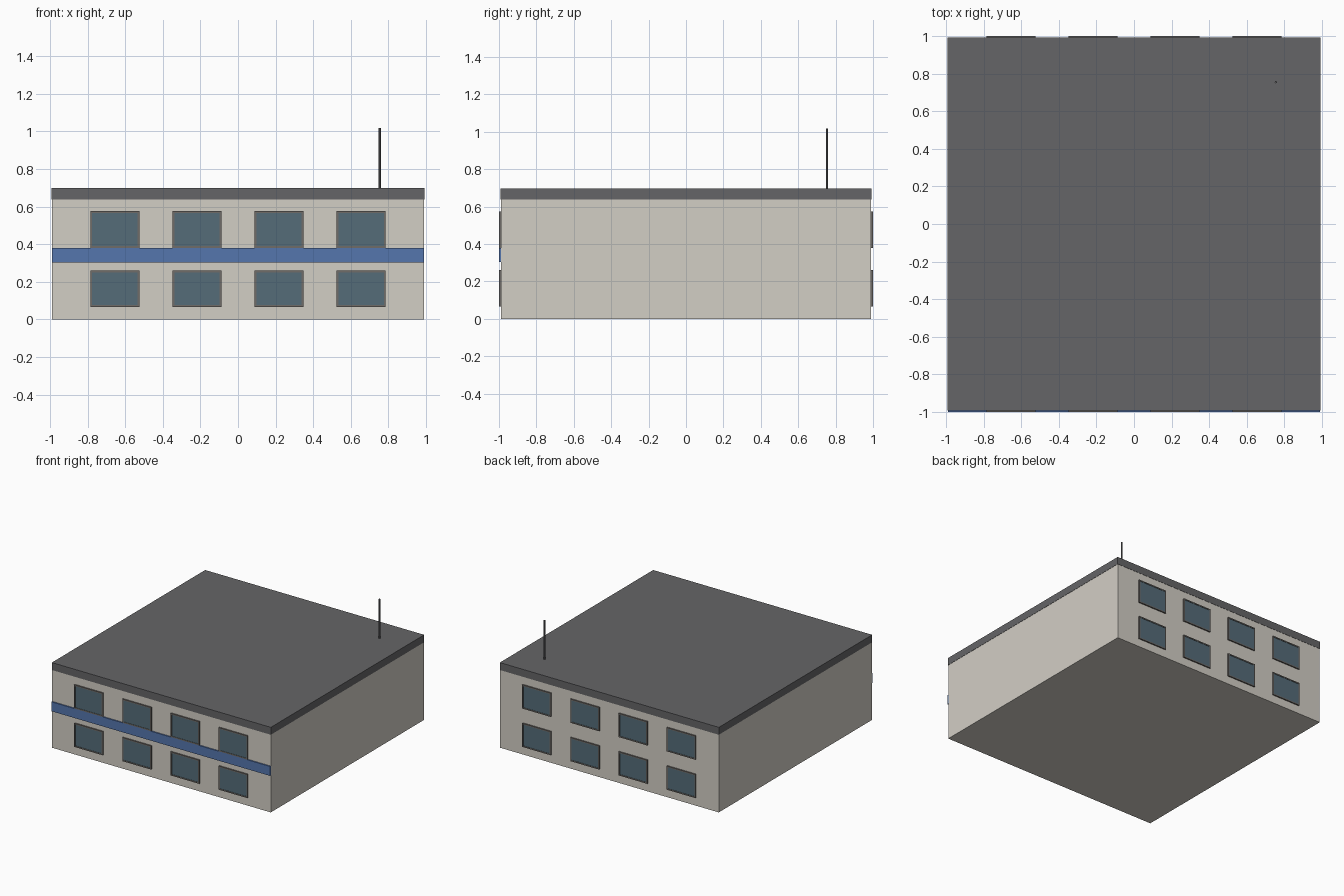
import bpy, bmesh
from mathutils import Matrix

if "Cube" in bpy.data.objects:
    bpy.data.objects.remove(bpy.data.objects["Cube"])


def material(name, rgb):
    m = bpy.data.materials.new(name)
    m.diffuse_color = (*rgb, 1)
    m.use_nodes = True
    m.node_tree.nodes["Principled BSDF"].inputs["Base Color"].default_value = m.diffuse_color
    return m


WALL = material("wall_paint", (0.65, 0.62, 0.56))
BLUE = material("stripe_blue", (0.09, 0.18, 0.42))
GLASS = material("glass_blue", (0.09, 0.15, 0.19))
DARK = material("roof_grey", (0.13, 0.13, 0.135))
FRAME = material("frame_grey", (0.16, 0.15, 0.14))


def finish(bm, name, mat):
    me = bpy.data.meshes.new(name)
    bm.to_mesh(me)
    bm.free()
    me.materials.append(mat)
    ob = bpy.data.objects.new(name, me)
    bpy.context.collection.objects.link(ob)
    return ob


def add_box(bm, x0, x1, y0, y1, z0, z1):
    m = Matrix.Translation(((x0 + x1) / 2, (y0 + y1) / 2, (z0 + z1) / 2))
    s = Matrix.Diagonal((x1 - x0, abs(y1 - y0), z1 - z0, 1))
    bmesh.ops.create_cube(bm, size=1, matrix=m @ s)


def box(name, mat, *bounds):
    bm = bmesh.new()
    add_box(bm, *bounds)
    return finish(bm, name, mat)


H = 0.99    # half width of the building
HW = 0.13   # half width of a window
T = 0.01    # frame thickness

# main block, flat roof slab and facade stripe
box("walls", WALL, -H, H, -H, H, 0, 0.637)
box("roof", DARK, -H - 0.002, H + 0.002, -H - 0.002, H + 0.002, 0.637, 0.698)
box("facade_stripe", BLUE, -H, H, -1.0, -H, 0.303, 0.38)

# windows: four per storey, front and back
for side, label in ((-1, "front"), (1, "back")):
    frames, panes = bmesh.new(), bmesh.new()
    y0, y1, yg = side * H, side * 1.0, side * 0.997
    for z0, z1 in ((0.066, 0.26), (0.38, 0.575)):
        for cx in (-0.655, -0.218, 0.218, 0.655):
            a, b = cx - HW, cx + HW
            add_box(frames, a, a + T, y0, y1, z0, z1)
            add_box(frames, b - T, b, y0, y1, z0, z1)
            add_box(frames, a + T, b - T, y0, y1, z0, z0 + T)
            add_box(frames, a + T, b - T, y0, y1, z1 - T, z1)
            add_box(panes, a + T, b - T, y0, yg, z0 + T, z1 - T)
    finish(frames, label + "_window_frames", FRAME)
    finish(panes, label + "_window_panes", GLASS)

# rooftop antenna
bm = bmesh.new()
bmesh.ops.create_cone(bm, cap_ends=True, segments=8, radius1=0.0065, radius2=0.0065,
                      depth=0.32, matrix=Matrix.Translation((0.754, 0.754, 0.858)))
finish(bm, "antenna", DARK)
